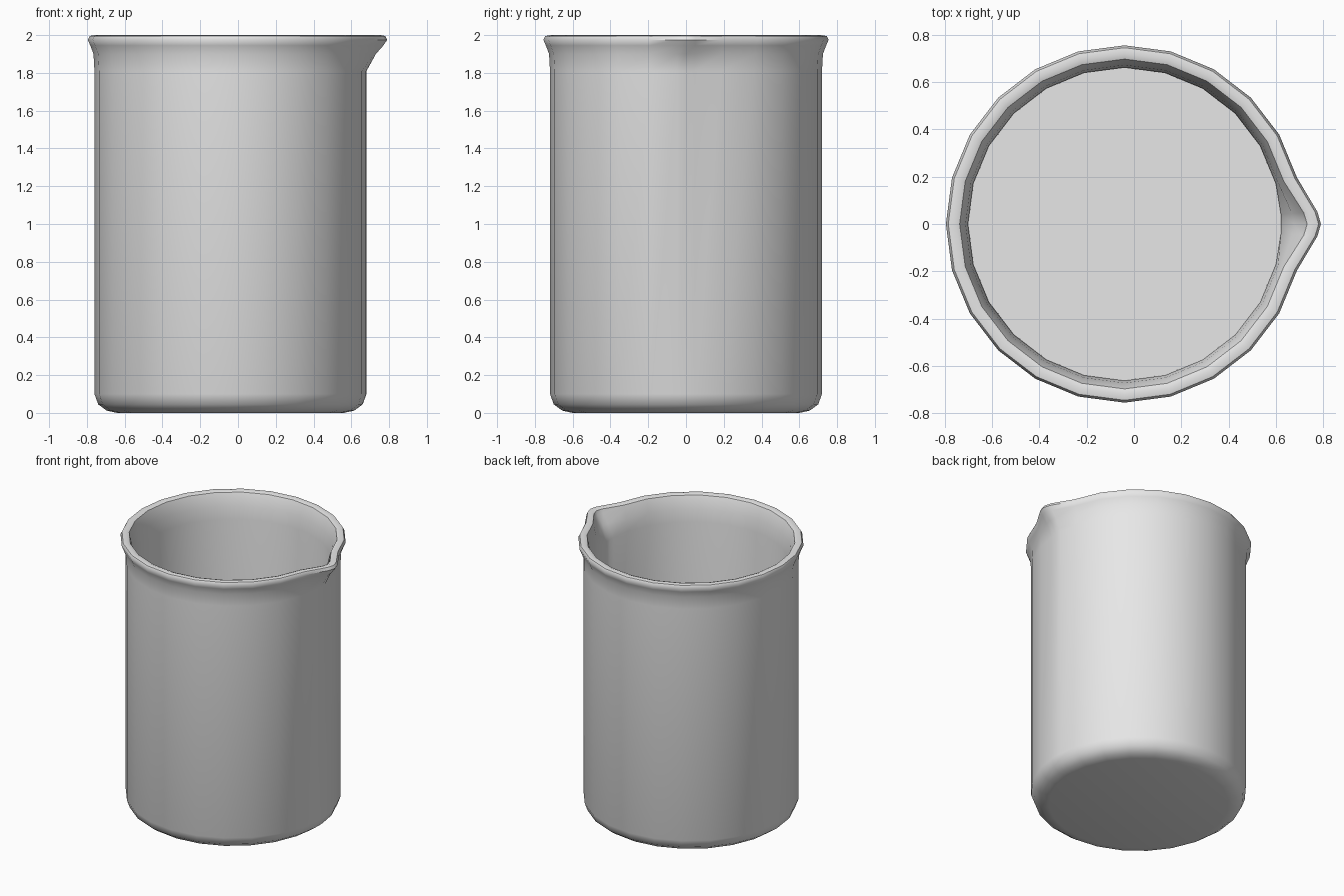
import bpy
import bmesh
import math

cube = bpy.data.objects.get("Cube")
if cube:
    bpy.data.objects.remove(cube, do_unlink=True)

CENTRE_X = -0.04
STEPS = 24

# Wall section as (radius, height): outside from the base up, over the rim, inside down
PROFILE = [
    (0.60, 0.0), (0.655, 0.012), (0.70, 0.045), (0.72, 0.10),
    (0.72, 1.81), (0.725, 1.90), (0.742, 1.945), (0.755, 1.975),
    (0.745, 1.995), (0.72, 2.0), (0.697, 1.992), (0.687, 1.965),
    (0.672, 1.90), (0.662, 1.81), (0.66, 0.06),
]

# Even columns, with two more beside the tip of the spout
angles = [math.tau * i / STEPS for i in range(STEPS)]
angles = sorted(angles + [math.radians(3.6), math.tau - math.radians(3.6)])


def spout_reach(angle, z):
    """How far the lip is drawn out at this column and height."""
    off = math.degrees(min(angle, math.tau - angle))
    if off > 10 or z < 1.82:
        return 0.0
    reach = 0.075 if off < 1 else 0.062
    return reach * min(1.0, (z - 1.81) / 0.15)


def make_material(name, colour):
    mat = bpy.data.materials.new(name)
    mat.use_nodes = True
    mat.diffuse_color = colour
    mat.node_tree.nodes["Principled BSDF"].inputs["Base Color"].default_value = colour
    return mat


# Beaker wall, lip and spout
bm = bmesh.new()
rings = []
for radius, z in PROFILE:
    ring = []
    for a in angles:
        r = radius + spout_reach(a, z)
        ring.append(bm.verts.new((CENTRE_X + r * math.cos(a), r * math.sin(a), z)))
    rings.append(ring)

count = len(angles)
for low, high in zip(rings, rings[1:]):
    for i in range(count):
        j = (i + 1) % count
        bm.faces.new((low[i], low[j], high[j], high[i]))

# Underside and inner floor
bm.faces.new(list(reversed(rings[0])))
bm.faces.new(rings[-1])
bmesh.ops.recalc_face_normals(bm, faces=bm.faces)

mesh = bpy.data.meshes.new("beaker")
bm.to_mesh(mesh)
bm.free()
beaker = bpy.data.objects.new("beaker", mesh)
bpy.context.collection.objects.link(beaker)
mesh.materials.append(make_material("pale grey", (0.8, 0.8, 0.8, 1.0)))

# Smooth walls with a crisp floor edge
bpy.ops.object.select_all(action="DESELECT")
beaker.select_set(True)
bpy.context.view_layer.objects.active = beaker
bpy.ops.object.shade_smooth_by_angle(angle=math.radians(50))
